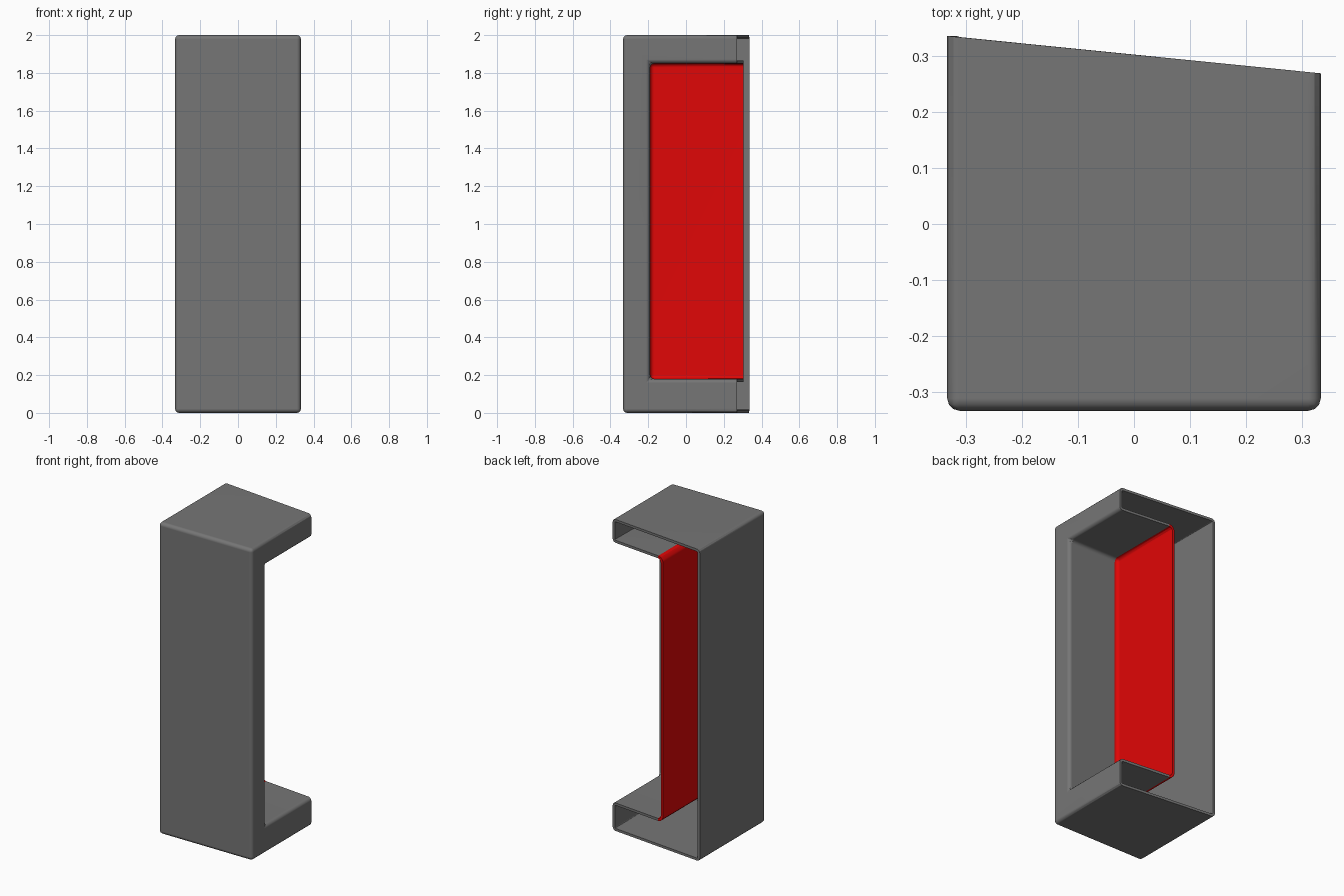
import bpy, bmesh

if "Cube" in bpy.data.objects:
    bpy.data.objects.remove(bpy.data.objects["Cube"])

W, H = 0.333, 2.0            # half width, height
FRONT, STEP = -0.333, -0.19  # outer front, front wall of the side recess
PANEL, LOW, HIGH = -0.035, 0.18, 1.85  # recess floor x, lower and upper shelf z


def back_y(x):
    """The open back is cut at a slight slant."""
    return 0.302 - 0.1 * x


def material(name, color):
    mat = bpy.data.materials.new(name)
    mat.diffuse_color = (*color, 1)
    mat.use_nodes = True
    mat.node_tree.nodes["Principled BSDF"].inputs["Base Color"].default_value = mat.diffuse_color
    return mat


bm = bmesh.new()

# C-shaped section at the open back, then the box front and the recess front
profile = [(-W, 0), (W, 0), (W, LOW), (PANEL, LOW),
           (PANEL, HIGH), (W, HIGH), (W, H), (-W, H)]
b = [bm.verts.new((x, back_y(x), z)) for x, z in profile]
f = [bm.verts.new((profile[i][0], FRONT, profile[i][1])) for i in (0, 1, 6, 7)]
r = [bm.verts.new((profile[i][0], STEP, profile[i][1])) for i in (2, 3, 4, 5)]

bm.faces.new(f)                                              # front
bm.faces.new((f[0], f[1], b[1], b[0]))                       # bottom
bm.faces.new((f[3], f[2], b[6], b[7]))                       # top
bm.faces.new((f[0], f[3], b[7], b[0]))                       # left side
bm.faces.new((f[1], b[1], b[2], r[0], r[3], b[5], b[6], f[2]))  # right side
bm.faces.new(r)                                              # recess front wall
bm.faces.new((r[0], r[1], b[3], b[2]))                       # lower shelf
bm.faces.new((r[3], r[2], b[4], b[5]))                       # upper shelf
bm.faces.new((r[1], r[2], b[4], b[3]))                       # red panel

bmesh.ops.recalc_face_normals(bm, faces=bm.faces[:])
bm.faces.ensure_lookup_table()
bm.normal_update()
if bm.faces[0].normal.y > 0:
    bmesh.ops.reverse_faces(bm, faces=bm.faces[:])

# Round every folded edge, leave the open back edge sharp
bmesh.ops.bevel(bm, geom=[e for e in bm.edges if not e.is_boundary],
                offset=0.022, segments=3, profile=0.5, affect='EDGES')

# Red panel with the rounded rim around it
for face in bm.faces:
    c = face.calc_center_median()
    if LOW - 0.01 < c.z < HIGH + 0.01 and c.y > STEP - 0.01 \
            and all(abs(v.co.x - PANEL) < 0.03 for v in face.verts):
        face.material_index = 1

mesh = bpy.data.meshes.new("housing")
bm.to_mesh(mesh)
bm.free()
housing = bpy.data.objects.new("housing", mesh)
bpy.context.collection.objects.link(housing)
mesh.materials.append(material("dark_grey", (0.18, 0.18, 0.18)))
mesh.materials.append(material("red", (0.75, 0.002, 0.002)))

# Sheet thickness, grown inward
solid = housing.modifiers.new("sheet", 'SOLIDIFY')
solid.thickness = 0.016
solid.offset = -1
solid.use_even_offset = True

bpy.context.view_layer.objects.active = housing
housing.select_set(True)
bpy.ops.object.modifier_apply(modifier="sheet")
bpy.ops.object.shade_smooth_by_angle()

# Keep the large sides flat between the rounded edges
flat = housing.modifiers.new("flat_sides", 'WEIGHTED_NORMAL')
flat.keep_sharp = True
bpy.ops.object.modifier_apply(modifier="flat_sides")
